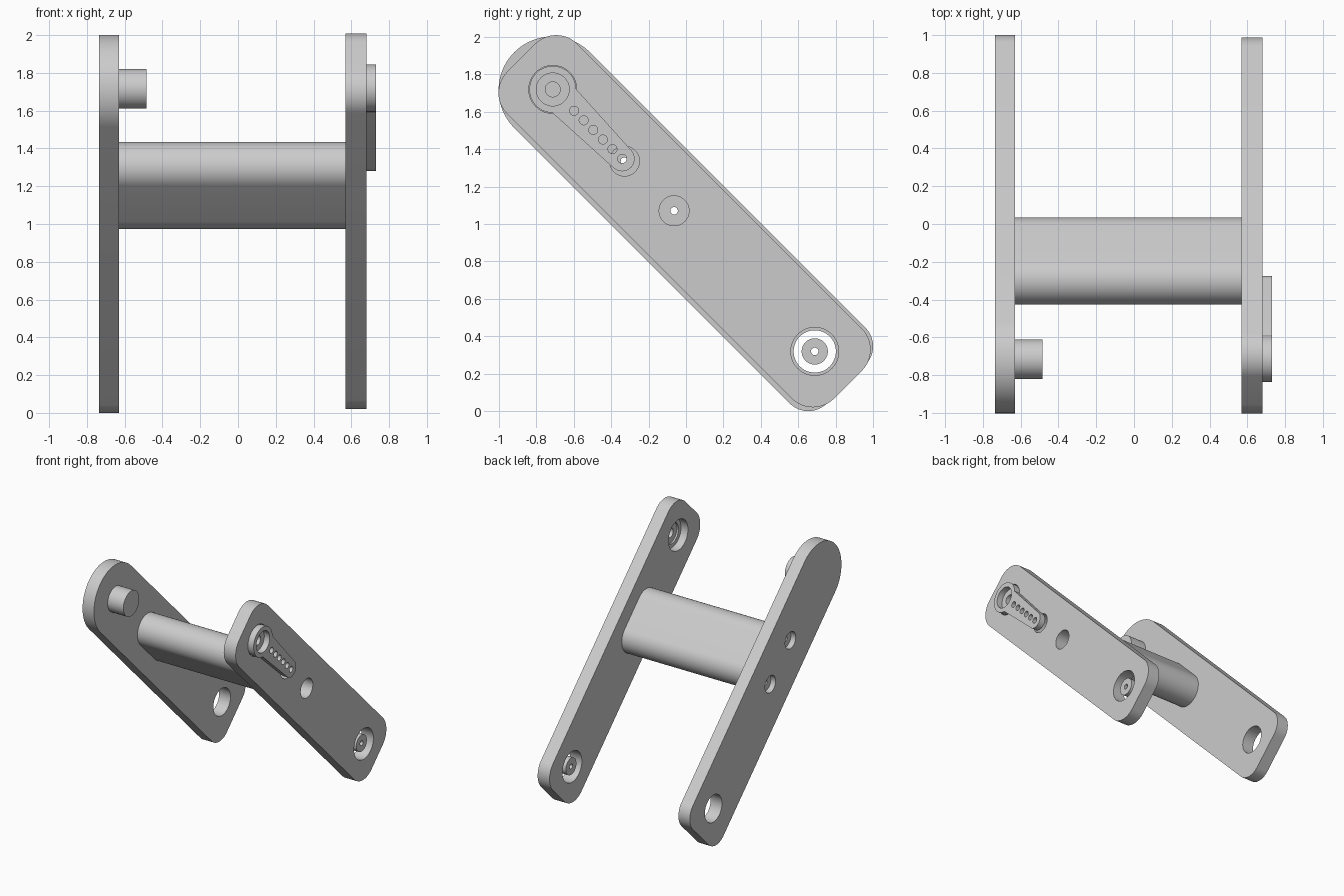
import bpy
import bmesh
from math import sin, cos, radians, sqrt

cube = bpy.data.objects.get("Cube")
if cube:
    bpy.data.objects.remove(cube, do_unlink=True)

# Single grey material
grey = bpy.data.materials.new("plain_grey")
grey.use_nodes = True
grey.diffuse_color = (0.6, 0.6, 0.6, 1)
grey.node_tree.nodes["Principled BSDF"].inputs["Base Color"].default_value = (0.6, 0.6, 0.6, 1)


def arc(u, v, r, start, end, steps=16):
    """Points of an arc in the plane of the arm: u runs down its length, v across."""
    angles = [radians(start + (end - start) * i / steps) for i in range(steps + 1)]
    return [(u + r * cos(a), v + r * sin(a)) for a in angles]


def circle(u, v, r, steps=48):
    return arc(u, v, r, 0, 360, steps)[:-1]


def prism(name, outline, x0, x1):
    """Extrude an outline along x, with the arm plane tilted 45 degrees."""
    bm = bmesh.new()
    verts = [bm.verts.new((x0, (u + v) / sqrt(2), 1 + (v - u) / sqrt(2))) for u, v in outline]
    face = bm.faces.new(verts)
    new = bmesh.ops.extrude_face_region(bm, geom=[face])["geom"]
    moved = [g for g in new if isinstance(g, bmesh.types.BMVert)]
    bmesh.ops.translate(bm, verts=moved, vec=(x1 - x0, 0, 0))
    bmesh.ops.recalc_face_normals(bm, faces=bm.faces)
    mesh = bpy.data.meshes.new(name)
    bm.to_mesh(mesh)
    bm.free()
    mesh.materials.append(grey)
    obj = bpy.data.objects.new(name, mesh)
    bpy.context.collection.objects.link(obj)
    return obj


def activate(obj):
    bpy.ops.object.select_all(action="DESELECT")
    obj.select_set(True)
    bpy.context.view_layer.objects.active = obj


def drill(obj, u, v, r, x0, x1):
    """Cut a round hole from x0 to x1."""
    cutter = prism("cutter", circle(u, v, r), x0, x1)
    cutter.hide_render = True
    mod = obj.modifiers.new("hole", "BOOLEAN")
    mod.operation = "DIFFERENCE"
    mod.solver = "EXACT"
    mod.object = cutter
    activate(obj)
    bpy.ops.object.modifier_apply(modifier=mod.name)
    bpy.data.objects.remove(cutter, do_unlink=True)


def smooth(obj):
    activate(obj)
    bpy.ops.object.shade_smooth_by_angle(angle=radians(30))


# Key positions along the arm
TOP, BOTTOM, MID = -1.012, 0.968, 0.005
SCREWS = (-0.47, -0.095)
R_IN, R_OUT = -0.63, -0.735      # right plate, inner and outer face
L_IN, L_OUT = 0.57, 0.68         # left plate, inner and outer face

# Right plate: round upper end, square lower end with rounded corners
outline = (arc(TOP, 0, 0.286, 90, 270, 40)
           + arc(1.07, -0.146, 0.14, -90, 0) + arc(1.07, 0.146, 0.14, 0, 90))
right_plate = prism("right_plate", outline, R_OUT, R_IN)
drill(right_plate, BOTTOM, MID, 0.113, -0.9, -0.5)
for s in SCREWS:
    drill(right_plate, s, MID, 0.07, -0.9, -0.69)
    drill(right_plate, s, MID, 0.02, -0.9, -0.5)

# Left plate: rounded corners at both ends
e, h, r = 1.235, 0.265, 0.16
cu = -0.016
outline = []
for su, sv, start in ((1, 1, 0), (-1, 1, 90), (-1, -1, 180), (1, -1, 270)):
    outline += arc(cu + su * (e - r), MID + sv * (h - r), r, start, start + 90)
left_plate = prism("left_plate", outline, L_IN, L_OUT)
for u, rad in ((TOP, 0.128), (BOTTOM, 0.128), (SCREWS[0], 0.08), (SCREWS[1], 0.08)):
    drill(left_plate, u, MID, rad, 0.4, 0.8)

# Cross bar joining the plates, with two long screw bores
centre = -0.283
outline = (arc(centre - 0.135, MID, 0.135, 90, 270, 32)
           + arc(centre + 0.135, MID, 0.135, -90, 90, 32))
cross_bar = prism("cross_bar", outline, R_IN, L_IN)
for s in SCREWS:
    drill(cross_bar, s, MID, 0.02, -0.8, 0.7)

# Pivot pin on the right plate
pivot_pin = prism("pivot_pin", circle(TOP, 0, 0.105), R_IN, -0.485)

# Drive lever on the left plate: round head and tapered arm with a row of holes
outline = arc(TOP, MID, 0.125, 46, 314, 40) + arc(-0.488, MID, 0.067, -87, 87)
drive_lever = prism("drive_lever", outline, L_OUT, 0.73)
drill(drive_lever, TOP, MID, 0.088, 0.6, 0.8)
for i in range(6):
    drill(drive_lever, -0.851 + i * 0.0726, MID, 0.024, 0.6, 0.8)

# Hub below the lever head
lever_hub = prism("lever_hub", circle(TOP, MID, 0.122), 0.63, L_OUT)
drill(lever_hub, TOP, MID, 0.088, 0.5, 0.645)
drill(lever_hub, TOP, MID, 0.04, 0.5, 0.8)

# Loose bush in the lower hole of the left plate
lower_bush = prism("lower_bush", circle(BOTTOM, MID, 0.07), 0.58, 0.66)
drill(lower_bush, BOTTOM, MID, 0.02, 0.5, 0.8)

for part in (right_plate, left_plate, cross_bar, pivot_pin, drive_lever, lever_hub, lower_bush):
    smooth(part)
